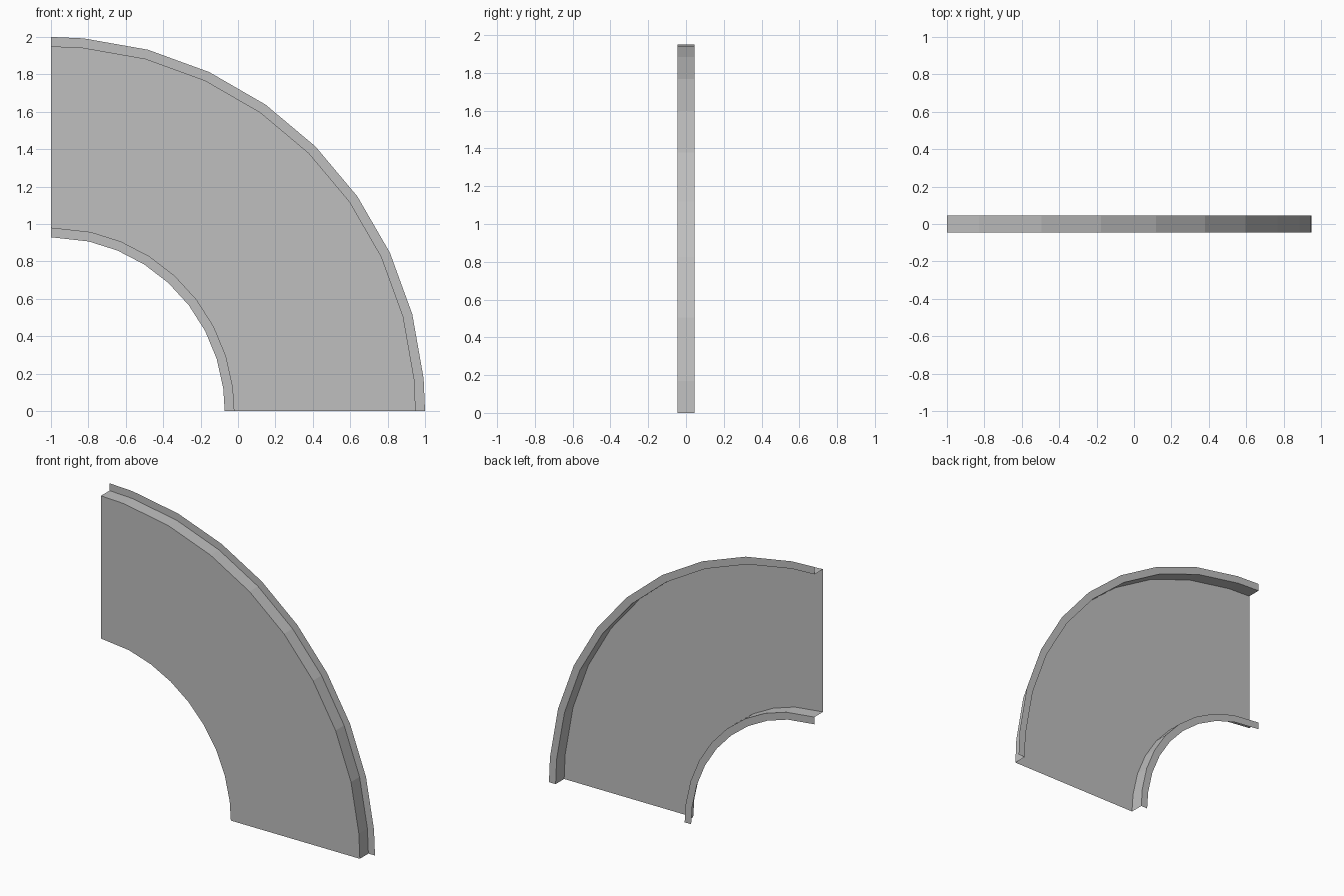
import bpy
from math import radians, cos, sin

cube = bpy.data.objects.get("Cube")
if cube:
    bpy.data.objects.remove(cube, do_unlink=True)

FRONT, BACK = -0.046, 0.046
PLATE_OUT, PLATE_IN = 1.95, 0.978
RIM_OUT, RIM_IN = 2.0, 0.929

# Bend angles, measured from the floor up to the vertical end
outer_angles = [0] + list(range(5, 90, 10)) + [90]
inner_angles = [0] + [7.5 + 10 * i for i in range(8)] + [90]

grey = bpy.data.materials.new("sheet_metal_grey")
grey.use_nodes = True
colour = (0.52, 0.52, 0.52, 1)
grey.diffuse_color = colour
grey.node_tree.nodes["Principled BSDF"].inputs["Base Color"].default_value = colour


def arc(radius, y, angles):
    """Points of a quarter bend about the lower left corner."""
    return [(radius * cos(radians(a)) - 1, y, radius * sin(radians(a))) for a in angles]


def add_part(name, verts, faces):
    mesh = bpy.data.meshes.new(name)
    mesh.from_pydata(verts, [], faces)
    mesh.materials.append(grey)
    mesh.update()
    part = bpy.data.objects.new(name, mesh)
    bpy.context.collection.objects.link(part)


def add_strip(name, first, second):
    """Thin sheet joining two arcs with the same number of points."""
    n = len(first)
    faces = [(i, i + 1, n + i + 1, n + i) for i in range(n - 1)]
    add_part(name, first + second, faces)


# Curved front plate
outline = arc(PLATE_OUT, FRONT, outer_angles) + arc(PLATE_IN, FRONT, inner_angles)[::-1]
add_part("front_plate", outline, [tuple(range(len(outline)))[::-1]])
bpy.data.objects["front_plate"].data.flip_normals()

# Side walls running back from the plate
add_strip("outer_wall", arc(PLATE_OUT, FRONT, outer_angles), arc(PLATE_OUT, BACK, outer_angles))
add_strip("inner_wall", arc(PLATE_IN, BACK, inner_angles), arc(PLATE_IN, FRONT, inner_angles))

# Flat flanges turned away from the channel at the back
add_strip("outer_flange", arc(PLATE_OUT, BACK, outer_angles), arc(RIM_OUT, BACK, outer_angles))
add_strip("inner_flange", arc(RIM_IN, BACK, inner_angles), arc(PLATE_IN, BACK, inner_angles))
